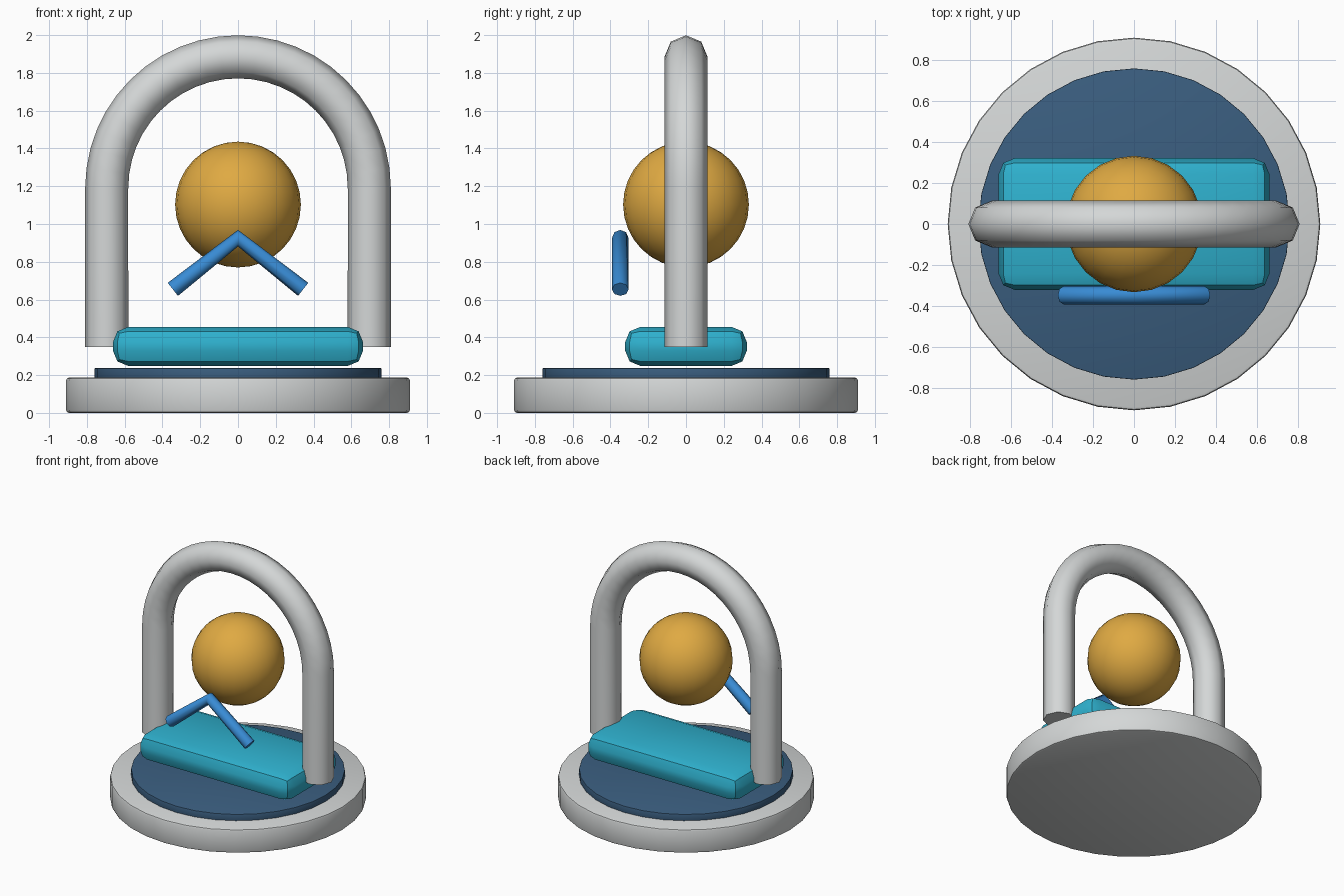
import bpy
import math

if "Cube" in bpy.data.objects:
    bpy.data.objects.remove(bpy.data.objects["Cube"])


def material(name, rgb):
    m = bpy.data.materials.new(name)
    m.diffuse_color = (*rgb, 1.0)
    m.use_nodes = True
    m.node_tree.nodes["Principled BSDF"].inputs["Base Color"].default_value = m.diffuse_color
    return m


GREY = material("light_grey", (0.66, 0.68, 0.68))
NAVY = material("navy", (0.042, 0.11, 0.21))
TEAL = material("teal", (0.028, 0.44, 0.62))
GOLD = material("gold", (0.74, 0.40, 0.055))
BLUE = material("blue", (0.04, 0.26, 0.66))


def finish(name, mat, bevel=0.0, segments=2):
    """Name, colour, bevel and smooth the active object."""
    ob = bpy.context.object
    ob.name = name
    ob.data.materials.append(mat)
    if bevel:
        mod = ob.modifiers.new("bevel", 'BEVEL')
        mod.width = bevel
        mod.segments = segments
        mod.limit_method = 'ANGLE'
        bpy.ops.object.modifier_apply(modifier=mod.name)
    bpy.ops.object.shade_smooth_by_angle(angle=math.radians(30))
    return ob


def disc(name, mat, radius, z0, z1, bevel):
    bpy.ops.mesh.primitive_cylinder_add(vertices=32, radius=radius, depth=z1 - z0,
                                        location=(0, 0, (z0 + z1) / 2))
    return finish(name, mat, bevel)


def tube(name, mat, points, radius):
    """Round eight-sided tube along a path of points."""
    cu = bpy.data.curves.new(name, 'CURVE')
    cu.dimensions = '3D'
    cu.bevel_depth = radius
    cu.bevel_resolution = 2
    cu.use_fill_caps = True
    sp = cu.splines.new('POLY')
    sp.points.add(len(points) - 1)
    for p, co in zip(sp.points, points):
        p.co = (*co, 1.0)
    sp.use_smooth = True
    cu.materials.append(mat)
    ob = bpy.data.objects.new(name, cu)
    bpy.context.collection.objects.link(ob)
    return ob


# Round base and the inset plate on it
disc("base", GREY, 0.91, 0.0, 0.187, 0.015)
disc("base_plate", NAVY, 0.76, 0.17, 0.237, 0.004)

# Padded block floating above the plate
bpy.ops.mesh.primitive_cube_add(size=1, location=(0, 0, 0.352))
block = bpy.context.object
block.scale = (1.324, 0.644, 0.206)
bpy.ops.object.transform_apply(location=False, rotation=False, scale=True)
finish("cushion", TEAL, 0.08, 2)

# Arch: two straight legs joined by a half circle
R, SPRING = 0.695, 1.19
arc = [(-R * math.cos(math.pi * i / 24), 0, SPRING + R * math.sin(math.pi * i / 24))
       for i in range(25)]
tube("arch", GREY, [(-R, 0, 0.35)] + arc + [(R, 0, 0.35)], 0.114)

# Ball hanging inside the arch
bpy.ops.mesh.primitive_uv_sphere_add(segments=24, ring_count=16, radius=0.333,
                                     location=(0, 0, 1.103))
finish("ball", GOLD)

# Chevron in front of the ball
tube("chevron", BLUE, [(-0.345, -0.348, 0.654), (0, -0.348, 0.925), (0.345, -0.348, 0.654)], 0.044)
